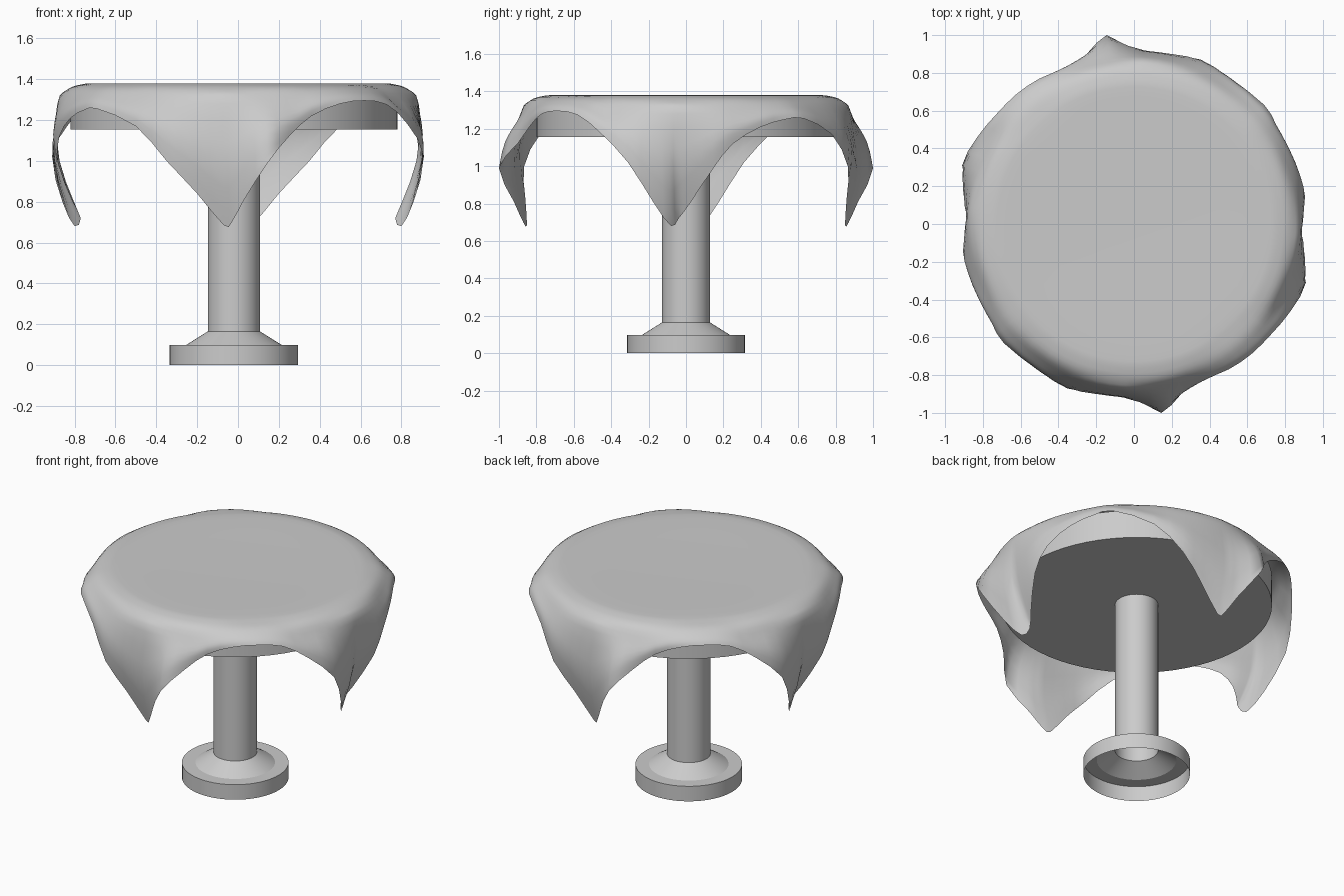
import bpy
import math
from mathutils import Vector

if "Cube" in bpy.data.objects:
    bpy.data.objects.remove(bpy.data.objects["Cube"])


def make_object(name, verts, faces, angle=40):
    mesh = bpy.data.meshes.new(name)
    mesh.from_pydata([tuple(v) for v in verts], [], faces)
    mesh.update()
    obj = bpy.data.objects.new(name, mesh)
    bpy.context.collection.objects.link(obj)
    bpy.ops.object.select_all(action='DESELECT')
    obj.select_set(True)
    bpy.context.view_layer.objects.active = obj
    bpy.ops.object.shade_smooth_by_angle(angle=math.radians(angle))
    return obj


def lathe(name, profile, cx, n=64):
    verts = [(cx + r * math.cos(2 * math.pi * i / n), r * math.sin(2 * math.pi * i / n), z)
             for r, z in profile for i in range(n)]
    faces = [(k * n + i, k * n + (i + 1) % n, (k + 1) * n + (i + 1) % n, (k + 1) * n + i)
             for k in range(len(profile) - 1) for i in range(n)]
    return make_object(name, verts, faces, 25)


def smooth_path(pts, steps, closed):
    """Catmull-Rom resampling of a list of vectors."""
    n = len(pts)
    get = (lambda i: pts[i % n]) if closed else (lambda i: pts[max(0, min(n - 1, i))])
    out = []
    for i in range(n if closed else n - 1):
        a, b, c, d = (get(i + k) for k in (-1, 0, 1, 2))
        for s in range(steps):
            t = s / steps
            out.append(0.5 * (2 * b + (c - a) * t + (2 * a - 5 * b + 4 * c - d) * t ** 2
                              + (3 * b - a - 3 * c + d) * t ** 3))
    return out if closed else out + [pts[-1]]


# Pedestal: open-bottomed base flange, cone and column
CX = -0.02
lathe("pedestal", [(0.315, 0), (0.315, 0.098), (0.235, 0.098), (0.128, 0.165), (0.128, 1.157)], CX)

# Round table top
bpy.ops.mesh.primitive_cylinder_add(vertices=64, radius=0.8, depth=0.185,
                                    location=(CX, 0, 1.155 + 0.0925))
bpy.context.object.name = "table_top"
bpy.ops.object.shade_smooth_by_angle(angle=math.radians(30))

# Hem of the square cloth: front flap and right flap, repeated by a half turn
half_hem = [
    (-0.69, -0.63, 1.255), (-0.50, -0.78, 1.17), (-0.35, -0.865, 1.0), (-0.20, -0.86, 0.84),
    (-0.07, -0.85, 0.685), (-0.03, -0.87, 0.70), (0.03, -0.92, 0.81), (0.145, -1.0, 0.99),
    (0.25, -0.90, 1.12), (0.36, -0.83, 1.22), (0.50, -0.77, 1.28), (0.62, -0.69, 1.295),
    (0.73, -0.58, 1.275), (0.83, -0.46, 1.18), (0.91, -0.31, 1.02), (0.86, -0.17, 0.80),
    (0.80, -0.08, 0.68), (0.77, -0.04, 0.72), (0.81, 0.02, 0.80), (0.88, 0.14, 0.98),
    (0.875, 0.25, 1.12), (0.82, 0.40, 1.21), (0.75, 0.53, 1.25)]
hem = [Vector(p) for p in half_hem] + [Vector((-x, -y, z)) for x, y, z in half_hem]
hem = smooth_path(hem, 2, True)

# Cloth: one rib from the flat centre over the rim to every hem point
TOP = 1.38
ribs = []
for h in hem:
    r = math.hypot(h.x, h.y)
    drop = TOP - h.z
    z3 = TOP - min(0.10, drop * 0.5)
    rim = 0.885
    prof = [(0.35, TOP - 0.003), (0.68, TOP), (0.765, TOP - min(0.005, drop * 0.1)),
            (0.835, TOP - min(0.03, drop * 0.2)), (rim, z3),
            ((rim + r) / 2 + 0.05 * min(1, drop / 0.7), (z3 + h.z) / 2), (r, h.z)]
    pts = [Vector((h.x / r * a, h.y / r * a, z)) for a, z in prof]
    ribs.append(smooth_path(pts, 3, False))

m, n = len(ribs[0]), len(ribs)
verts = [p for rib in ribs for p in rib] + [Vector((0, 0, TOP - 0.005))]
faces = [(i * m + k, i * m + k + 1, (i + 1) % n * m + k + 1, (i + 1) % n * m + k)
         for i in range(n) for k in range(m - 1)]
faces += [(n * m, i * m, (i + 1) % n * m) for i in range(n)]
make_object("tablecloth", verts, faces, 80)
